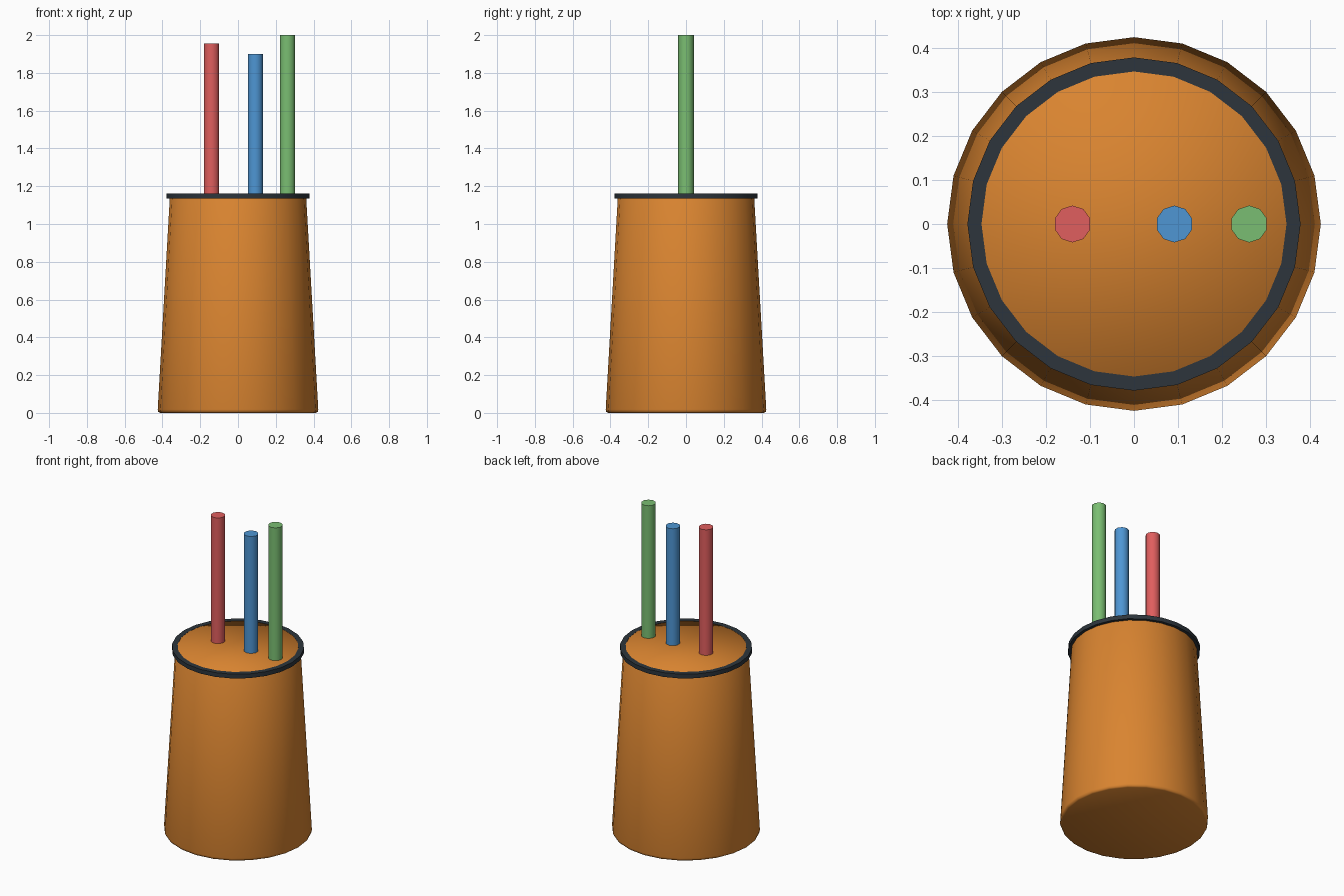
import bpy, bmesh, math

if "Cube" in bpy.data.objects:
    bpy.data.objects.remove(bpy.data.objects["Cube"])


def material(name, srgb):
    lin = [((c / 255 + 0.055) / 1.055) ** 2.4 for c in srgb]
    m = bpy.data.materials.new(name)
    m.diffuse_color = (*lin, 1)
    m.use_nodes = True
    m.node_tree.nodes["Principled BSDF"].inputs["Base Color"].default_value = m.diffuse_color
    return m


def lathe(name, profile, sides, mat, x=0, closed=False, start=0, angle=40):
    """Revolve (radius, z) points; open profiles are capped at both ends."""
    bm = bmesh.new()
    rings = []
    for r, z in profile:
        rings.append([bm.verts.new((x + r * math.cos(start + math.tau * i / sides),
                                    r * math.sin(start + math.tau * i / sides), z))
                      for i in range(sides)])
    pairs = list(zip(rings, rings[1:]))
    if closed:
        pairs.append((rings[-1], rings[0]))
    else:
        bm.faces.new(rings[0][::-1])
        bm.faces.new(rings[-1])
    for lo, hi in pairs:
        for i in range(sides):
            j = (i + 1) % sides
            bm.faces.new((lo[i], lo[j], hi[j], hi[i]))
    bmesh.ops.recalc_face_normals(bm, faces=bm.faces)
    me = bpy.data.meshes.new(name)
    bm.to_mesh(me)
    bm.free()
    me.materials.append(mat)
    ob = bpy.data.objects.new(name, me)
    bpy.context.collection.objects.link(ob)
    bpy.ops.object.select_all(action='DESELECT')
    ob.select_set(True)
    bpy.context.view_layer.objects.active = ob
    bpy.ops.object.shade_smooth_by_angle(angle=math.radians(angle))
    return ob


orange = material("orange", (217, 132, 48))
dark = material("dark slate", (45, 53, 60))

# Tapered holder with softened edges and a closed top
lathe("holder_body", [(0.412, 0), (0.422, 0.005), (0.425, 0.018),
                      (0.361, 1.14), (0.347, 1.161)], 24, orange, angle=60)

# Dark ring around the top edge
lathe("rim", [(0.347, 1.135), (0.379, 1.135), (0.379, 1.162), (0.347, 1.162)],
      24, dark, closed=True)

# Three sticks standing in a row
for name, x, top, rgb in (("red", -0.14, 1.955, (224, 94, 94)),
                          ("blue", 0.092, 1.90, (78, 150, 212)),
                          ("green", 0.262, 2.0, (122, 190, 114))):
    lathe(name + "_stick", [(0.042, 1.10), (0.042, top)], 10,
          material(name, rgb), x=x, start=math.pi / 2)
